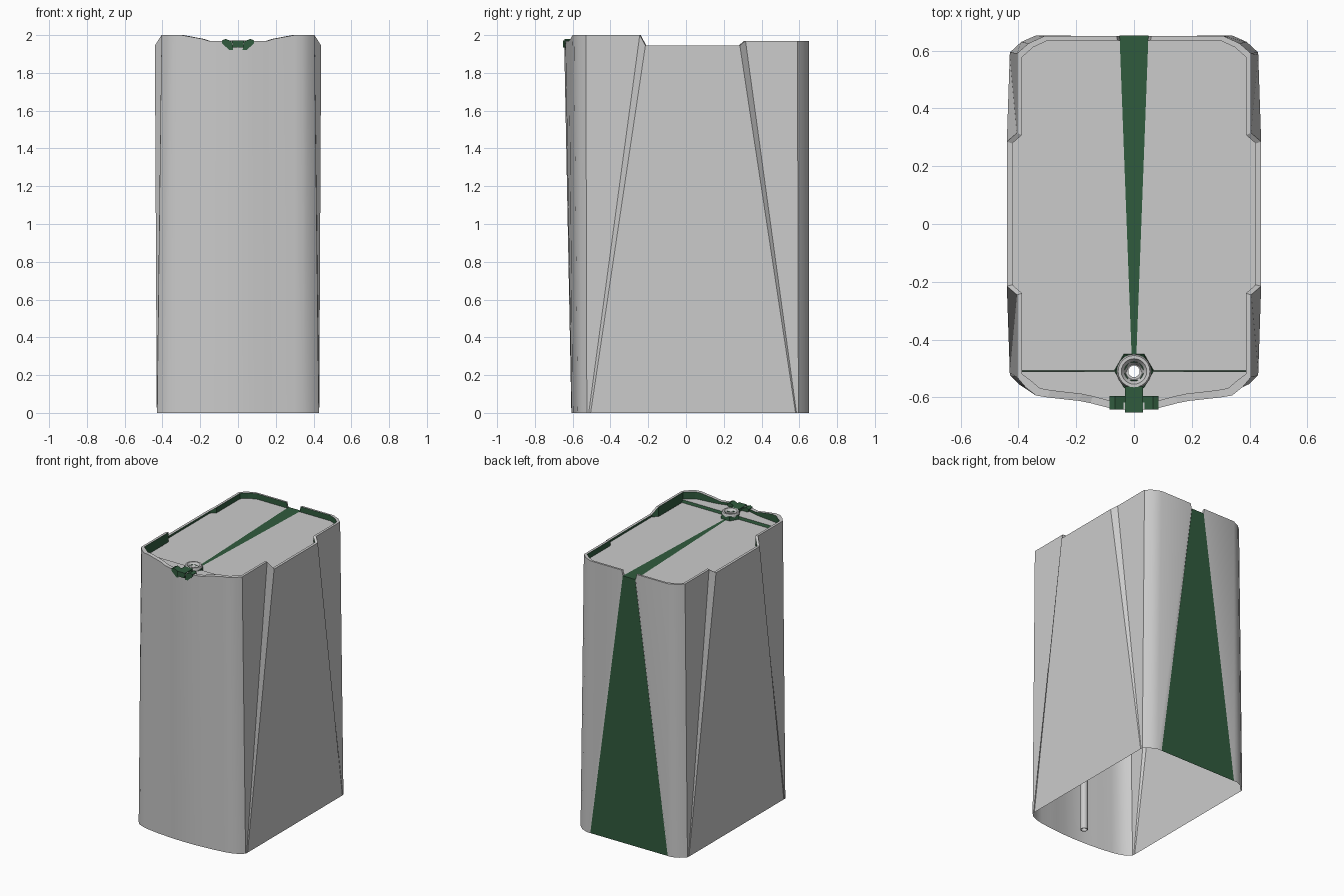
import bpy, bmesh, math

if "Cube" in bpy.data.objects:
    bpy.data.objects.remove(bpy.data.objects["Cube"])

green = bpy.data.materials.new("dark_green")
green.diffuse_color = (0.03, 0.105, 0.048, 1)
green.use_nodes = True
green.node_tree.nodes["Principled BSDF"].inputs["Base Color"].default_value = green.diffuse_color
PLATE = 1.93
SPOUT_Y = -0.51


def make(name, verts, faces, mat=None, smooth=None):
    me = bpy.data.meshes.new(name)
    me.from_pydata(verts, [], faces)
    bm = bmesh.new()
    bm.from_mesh(me)
    bmesh.ops.recalc_face_normals(bm, faces=bm.faces)
    bm.to_mesh(me)
    bm.free()
    ob = bpy.data.objects.new(name, me)
    bpy.context.collection.objects.link(ob)
    if mat:
        me.materials.append(mat)
    if smooth:
        bpy.ops.object.select_all(action='DESELECT')
        ob.select_set(True)
        bpy.context.view_layer.objects.active = ob
        bpy.ops.object.shade_smooth_by_angle(angle=math.radians(smooth))
    return ob


def strip(name, a, b, mat=None, smooth=None):
    n = len(a)
    return make(name, a + b, [(i, i + 1, n + i + 1, n + i) for i in range(n - 1)], mat, smooth)


def lathe(name, prof, segs, mat=None, smooth=None, rot=0.0):
    verts, faces, n = [], [], len(prof)
    for i in range(segs):
        t = rot + 2 * math.pi * i / segs
        verts += [(r * math.cos(t), SPOUT_Y + r * math.sin(t), z) for r, z in prof]
        j = (i + 1) % segs
        faces += [(i * n + k, i * n + (k + 1) % n, j * n + (k + 1) % n, j * n + k) for k in range(n)]
    return make(name, verts, faces, mat, smooth)


def prism(name, pts, y0, y1, mat=None):
    n = len(pts)
    verts = [(x, y, z) for y in (y0, y1) for x, z in pts]
    faces = [tuple(range(n)), tuple(range(n, 2 * n))]
    faces += [(i, (i + 1) % n, n + (i + 1) % n, n + i) for i in range(n)]
    return make(name, verts, faces, mat)


# half outline from front centre to back gap: top x, y, z, then bottom x, y
half = [
    (0.00, -0.645, 1.968, 0.00, -0.607), (0.08, -0.638, 1.968, 0.09, -0.605),
    (0.15, -0.620, 1.968, 0.16, -0.600), (0.19, -0.612, 1.980, 0.22, -0.595),
    (0.30, -0.600, 2.000, 0.30, -0.584), (0.34, -0.593, 2.000, 0.35, -0.573),
    (0.375, -0.565, 2.000, 0.40, -0.553), (0.405, -0.53, 2.000, 0.428, -0.525),
    (0.405, -0.245, 2.000, 0.43, -0.515), (0.44, -0.215, 1.945, 0.43, -0.505),
    (0.44, 0.285, 1.945, 0.43, 0.58), (0.405, 0.315, 1.97, 0.43, 0.585),
    (0.405, 0.59, 1.97, 0.428, 0.595), (0.365, 0.625, 1.97, 0.39, 0.63),
    (0.31, 0.65, 1.97, 0.34, 0.652), (0.06, 0.65, 1.97, 0.313, 0.652),
    (0.05, 0.65, PLATE, 0.31, 0.652),
]
full = [(-a, b, c, -d, e) for a, b, c, d, e in half[:0:-1]] + half
top = [(p[0], p[1], p[2]) for p in full]
bottom = [(p[3], p[4], 0.0) for p in full]
inner = [(x * 0.957, y + 0.025 if y < -0.55 else y * 0.978, z) for x, y, z in top]

# outer shell, rim and green inner rim
strip("body_shell", bottom, top, smooth=30)
strip("rim_top", top, inner)
floor = [(x, y, PLATE) for x, y, z in inner]
strip("rim_inner_wall", inner, floor, green)

# recessed top plate and raised front ledge, each with half of the spout hole
R = 0.022
arc = [(R * math.cos(math.pi * i / 12), R * math.sin(math.pi * i / 12)) for i in range(13)]
back = [p for p in floor if p[1] > SPOUT_Y]
left = [p for p in back if p[0] < 0]
right = [p for p in back if p[0] > 0]
plate = right + left + [(-0.387, SPOUT_Y, PLATE)]
plate += [(x, SPOUT_Y + y, PLATE) for x, y in arc[::-1]] + [(0.387, SPOUT_Y, PLATE)]
make("top_plate", plate, [tuple(range(len(plate)))])
LEDGE = 1.95
front = [(x, y, LEDGE) for x, y, z in inner if y < SPOUT_Y]
ledge = [(-0.387, SPOUT_Y, LEDGE)] + front + [(0.387, SPOUT_Y, LEDGE)]
ledge += [(x, SPOUT_Y - y, LEDGE) for x, y in arc]
make("front_ledge", ledge, [tuple(range(len(ledge)))])
for s in (-1, 1):
    strip("ledge_riser", [(s * 0.04, SPOUT_Y, LEDGE), (s * 0.387, SPOUT_Y - 0.004, LEDGE)],
          [(s * 0.04, SPOUT_Y + 0.004, PLATE), (s * 0.387, SPOUT_Y + 0.004, PLATE)], green)

# green wedge running over the top and down the back
w = [(-0.008, -0.46, PLATE + .002), (0.008, -0.46, PLATE + .002), (0.05, 0.652, PLATE + .002),
     (-0.05, 0.652, PLATE + .002), (0.31, 0.652, 0), (-0.31, 0.652, 0)]
make("green_wedge", w, [(0, 1, 2, 3), (3, 2, 4, 5)], green)

# spout: hexagonal base, rounded ring, hollow dip tube
lathe("spout_base", [(0.035, PLATE), (0.07, PLATE), (0.066, 1.957), (0.035, 1.957)], 6, green)
lathe("spout_ring", [(0.04, 1.935), (0.058, 1.945), (0.06, 1.962), (0.055, 1.972), (0.044, 1.972),
                     (0.038, 1.962), (0.024, 1.945), (0.024, 1.935)], 24, None, 40)
lathe("dip_tube", [(0.02, 0.03), (0.025, 0.03), (0.025, 1.945), (0.02, 1.945)], 16, None, 40)

# front clip with pouring lip, joined to the spout
wing = [(0.03, 1.965), (0.065, 1.98), (0.085, 1.972), (0.085, 1.957), (0.045, 1.92)]
prism("clip_wings", wing + [(-x, z) for x, z in wing[::-1]], -0.642, -0.595, green)
prism("clip_lip", [(-0.028, 1.935), (0.028, 1.935), (0.032, 1.972), (-0.032, 1.972)],
      -0.652, -0.563, green)
